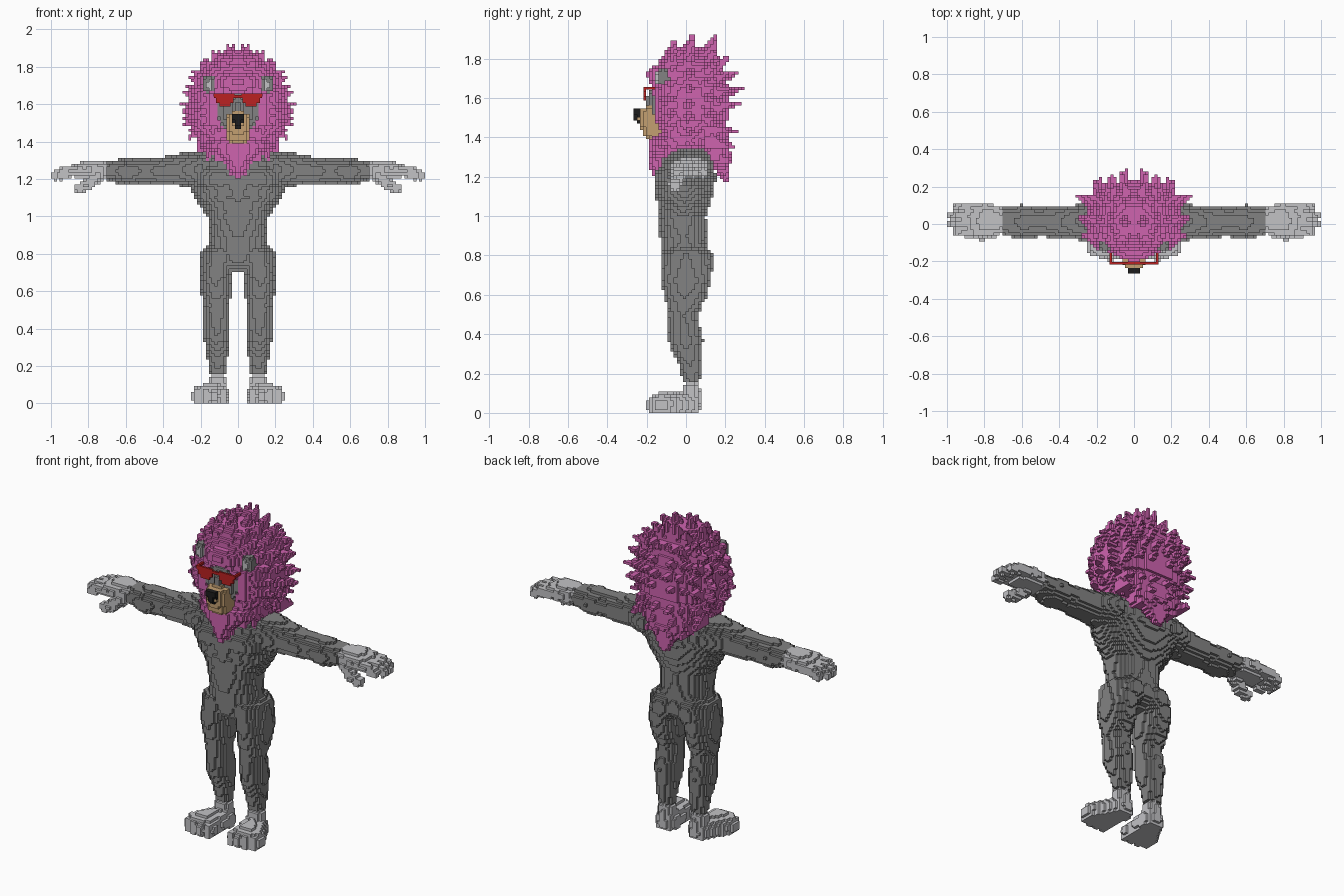
import bpy, bmesh, math, random

random.seed(4)
V = 1 / 64            # edge length of one block
cells = {}            # (i, j, k) -> part name


def material(name, r, g, b):
    m = bpy.data.materials.new(name)
    m.diffuse_color = (r, g, b, 1)
    return m


GREY = material("dark grey fur", .225, .225, .225)
LIGHT = material("light grey paws", .54, .54, .56)
PINK = material("pink mane", .62, .125, .43)
TAN = material("tan muzzle", .55, .35, .165)
BLACK = material("black nose", .012, .012, .012)
RED = material("red glasses", .5, .015, .015)


def fill(part, *pts, p=2.0):
    """Fill blocks in a chain of ellipsoids (x, y, z, rx, ry, rz), mirrored in x.
    part=None carves blocks away."""
    for a, b in zip(pts, pts[1:] or pts):
        ax = [b[n] - a[n] for n in range(3)]
        ll = sum(c * c for c in ax)
        lo = [math.floor(min(a[n] - a[n + 3], b[n] - b[n + 3]) / V) for n in range(3)]
        hi = [math.ceil(max(a[n] + a[n + 3], b[n] + b[n + 3]) / V) for n in range(3)]
        for i in range(max(lo[0], 0), hi[0]):
            for j in range(lo[1], hi[1]):
                for k in range(max(lo[2], 0), hi[2]):
                    q = ((i + .5) * V, (j + .5) * V, (k + .5) * V)
                    t = sum((q[n] - a[n]) * ax[n] for n in range(3)) / ll if ll else 0
                    t = min(1, max(0, t))
                    d = 0
                    for n in range(3):
                        c = a[n] + t * ax[n]
                        r = a[n + 3] + t * (b[n + 3] - a[n + 3])
                        d += abs((q[n] - c) / r) ** p
                    if d <= 1:
                        for key in ((i, j, k), (-1 - i, j, k)):
                            if part:
                                cells[key] = part
                            else:
                                cells.pop(key, None)


# torso, buttocks and chest
fill("body", (0, 0, .78, .16, .125, .08), (0, -.015, .9, .15, .12, .05),
     (0, -.022, 1.0, .165, .125, .05), (0, -.01, 1.1, .23, .145, .05),
     (0, 0, 1.2, .275, .16, .05), (0, .01, 1.28, .27, .14, .05), (0, .03, 1.33, .17, .09, .04))
fill("body", (.09, .05, .77, .085, .095, .09))
fill("body", (.1, -.06, 1.2, .13, .1, .08))
# legs with thigh, knee and calf
fill("body", (.1, 0, .8, .1, .13, .05), (.12, 0, .68, .087, .128, .04), (.115, -.005, .58, .08, .105, .04),
     (.115, -.02, .5, .065, .08, .04), (.113, 0, .36, .072, .088, .04),
     (.11, .02, .25, .056, .056, .04), (.108, .025, .17, .046, .046, .02))
# arms with shoulder and forearm
fill("body", (.21, .015, 1.25, .07, .125, .1), (.32, .01, 1.25, .05, .09, .085), (.42, .012, 1.24, .04, .087, .075),
     (.5, .012, 1.243, .04, .08, .066), (.6, .01, 1.238, .04, .092, .073), (.69, .015, 1.246, .02, .078, .055))

# hands: palm, fingers and thumb
fill("hands", (.72, .018, 1.247, .02, .078, .052), (.8, .02, 1.25, .06, .095, .05),
     (.85, .018, 1.243, .05, .085, .04))
for n, tip in enumerate((.945, .972, .972, .945)):
    y = -.048 + n * .045
    fill("hands", (.84, y, 1.245, .03, .026, .032), (tip - .04, y, 1.24, .03, .022, .03),
         (tip, y, 1.22, .032, .021, .026))
fill("hands", (.75, -.035, 1.215, .03, .04, .035), (.81, -.055, 1.165, .03, .034, .032),
     (.855, -.055, 1.15, .025, .028, .024))

# feet: ankle, instep and toes
fill("feet", (.108, .022, .05, .055, .05, .06), (.108, .024, .13, .047, .047, .025))
fill("feet", (.108, .015, .04, .06, .058, .06), (.15, -.12, .04, .095, .06, .065), p=2.6)
for n in range(4):
    fill("feet", (.08 + n * .046, -.155 + .012 * abs(n - 1), .04, .027, .048, .047), p=2.5)

# mane volume, beard and back lock
fill("mane", (0, -.1, 1.27, .06, .085, .06), (0, -.02, 1.38, .2, .165, .05), (0, .02, 1.5, .25, .2, .05),
     (0, .02, 1.64, .25, .2, .05), (0, .015, 1.75, .19, .175, .05), (0, .005, 1.82, .12, .11, .045), p=2.3)
fill("mane", (0, -.12, 1.35, .13, .075, .06), (0, -.14, 1.24, .02, .045, .04))
fill("mane", (0, .12, 1.45, .2, .1, .05), (0, .165, 1.32, .14, .065, .05), (0, .2, 1.2, .03, .025, .035))


def tuft(base, tip, r=.05):
    fill("mane", (*base, r, r, r), (*tip, .01, .01, .01))


# rings of tufts around the head
for y, s, back in ((-.09, .9, .03), (0, 1, .03), (.09, .96, .06)):
    for n in range(9):
        a = math.radians(79 - 16 * n + (0 if s == 1 else 6))
        R = s * random.uniform(.96, 1.02)
        dx, dz = .305 * math.cos(a), (.36 if a > 0 else .27) * math.sin(a)
        tuft((.68 * R * dx, y, 1.57 + .68 * R * dz), (R * dx, y + back, 1.57 + R * dz), .045)
# tufts on the back of the head
for row in range(7):
    z = 1.32 + .075 * row
    depth = (.235, .25, .25, .265, .28, .265, .225)[row]
    for col in range(3):
        x = .045 + .07 * col + (.02 if row % 2 else 0)
        k = random.uniform(-.015, .01) - .02 * col
        if row > 0 or col < 2:
            tuft((x * .9, .12, z - .02), (x, depth + k, z + (.03 if row > 2 else -.04)), .042)
# hanging beard tufts
for x, z in ((.05, 1.23), (.1, 1.27), (.16, 1.31)):
    tuft((x, -.1 + x * .25, z + .09), (x, -.14 + x * .4, z), .04)

# face opening, face and brow hair
fill(None, (0, -.2, 1.54, .125, .095, .14))
fill("face", (0, -.1, 1.575, .125, .078, .12), p=2.5)
fill("face", (0, -.14, 1.59, .045, .062, .06))
fill("mane", (0, -.11, 1.715, .115, .088, .055), p=2.4)
# muzzle and nose
fill("muzzle", (0, -.165, 1.505, .068, .083, .054), (0, -.155, 1.435, .068, .07, .046), p=2.6)
fill("nose", (0, -.25, 1.537, .036, .023, .018), (0, -.243, 1.475, .012, .016, .012))
# ears
fill("ears", (.153, -.112, 1.705, .042, .036, .05))
fill("inner_ears", (.153, -.14, 1.703, .02, .02, .028))

# turn the blocks of every part into a mesh of exposed faces
SIDES = []
for n in range(3):
    for s in (0, 1):
        u, w = (n + 1) % 3, (n + 2) % 3
        quad = []
        for cu, cw in ((0, 0), (1, 0), (1, 1), (0, 1)):
            c = [0, 0, 0]
            c[n], c[u], c[w] = s, cu, cw
            quad.append(tuple(c))
        step = [0, 0, 0]
        step[n] = 2 * s - 1
        SIDES.append((step, quad if s else quad[::-1]))


def make_object(name, verts, faces, mat):
    me = bpy.data.meshes.new(name)
    me.from_pydata(verts, [], faces)
    me.materials.append(mat)
    ob = bpy.data.objects.new(name, me)
    bpy.context.collection.objects.link(ob)


for part, mat in (("body", GREY), ("hands", LIGHT), ("feet", LIGHT), ("mane", PINK), ("face", GREY),
                  ("muzzle", TAN), ("nose", BLACK), ("ears", GREY), ("inner_ears", LIGHT)):
    index, faces = {}, []
    for cell, owner in cells.items():
        if owner != part:
            continue
        for step, quad in SIDES:
            if tuple(c + s for c, s in zip(cell, step)) not in cells:
                faces.append([index.setdefault(tuple(c + o for c, o in zip(cell, q)), len(index)) for q in quad])
    make_object(part, [tuple(c * V for c in key) for key in index], faces, mat)

# glasses: stepped lenses, bridge and temples as thin boxes (x0, x1, y0, y1, z0, z1)
verts, faces = [], []
for x0, x1, y0, y1, z0, z1 in ((.02, .128, -.216, -.204, 1.632, 1.656), (.024, .118, -.216, -.204, 1.606, 1.632),
                               (.04, .1, -.216, -.204, 1.588, 1.606), (0, .02, -.216, -.204, 1.632, 1.648),
                               (.118, .13, -.216, -.125, 1.642, 1.656)):
    for lo, hi in ((x0, x1), (-x1, -x0)):
        start = len(verts)
        corners = [(i, j, k) for i in (0, 1) for j in (0, 1) for k in (0, 1)]
        verts += [((lo, hi)[i], (y0, y1)[j], (z0, z1)[k]) for i, j, k in corners]
        faces += [[start + corners.index(q) for q in quad] for _, quad in SIDES]
make_object("glasses", verts, faces, RED)
